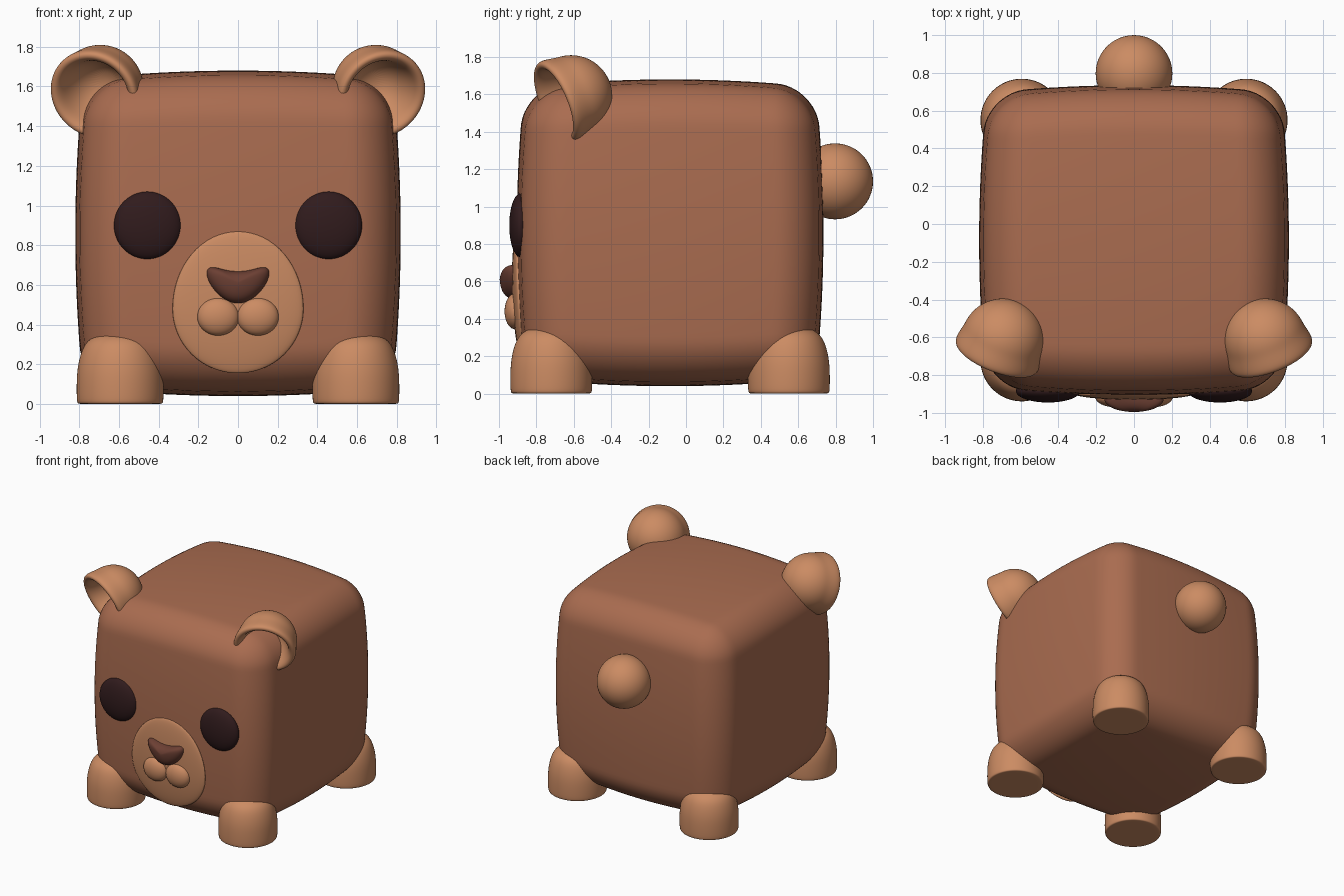
import bpy, bmesh
from math import sin, cos, pi, sqrt
from mathutils import Vector, Matrix

if "Cube" in bpy.data.objects:
    bpy.data.objects.remove(bpy.data.objects["Cube"])


def material(name, rgb):
    m = bpy.data.materials.new(name)
    m.diffuse_color = (*rgb, 1)
    m.use_nodes = True
    m.node_tree.nodes["Principled BSDF"].inputs["Base Color"].default_value = m.diffuse_color
    return m


BROWN = material("brown", (0.40, 0.15, 0.08))
TAN = material("tan", (0.60, 0.26, 0.125))
DARK = material("dark", (0.03, 0.011, 0.012))
NOSE = material("nose_brown", (0.15, 0.05, 0.033))


def finish(name, bm, mat, subsurf=0):
    bmesh.ops.recalc_face_normals(bm, faces=bm.faces)
    for f in bm.faces:
        f.smooth = True
    me = bpy.data.meshes.new(name)
    bm.to_mesh(me)
    bm.free()
    me.materials.append(mat)
    ob = bpy.data.objects.new(name, me)
    bpy.context.collection.objects.link(ob)
    if subsurf:
        mod = ob.modifiers.new("smooth", 'SUBSURF')
        mod.levels = mod.render_levels = subsurf
    return ob


def loft(name, start, rings, end, mat, matrix=Matrix(), subsurf=2):
    """Closed skin from a start pole through rings of points to an end pole."""
    bm = bmesh.new()
    a, b = bm.verts.new(start), bm.verts.new(end)
    loops = [[bm.verts.new(p) for p in r] for r in rings]
    n = len(loops[0])
    for i in range(n):
        j = (i + 1) % n
        bm.faces.new((a, loops[0][j], loops[0][i]))
        bm.faces.new((b, loops[-1][i], loops[-1][j]))
        for r, s in zip(loops, loops[1:]):
            bm.faces.new((r[i], r[j], s[j], s[i]))
    bm.transform(matrix)
    return finish(name, bm, mat, subsurf)


def lathe(name, profile, mat, matrix, n=32):
    """Revolve (radius, height) points; first and last lie on the axis."""
    rings = [[(r * cos(2 * pi * i / n), r * sin(2 * pi * i / n), z) for i in range(n)]
             for r, z in profile[1:-1]]
    return loft(name, (0, 0, profile[0][1]), rings, (0, 0, profile[-1][1]), mat, matrix)


def ball(name, loc, radii, mat, shape=None):
    """Ellipsoid, optionally reshaped by a function of the unit-sphere point."""
    bm = bmesh.new()
    bmesh.ops.create_uvsphere(bm, u_segments=48, v_segments=32, radius=1)
    for v in bm.verts:
        v.co = shape(v.co) if shape else Vector(loc) + v.co * Vector(radii)
    return finish(name, bm, mat)


# Body: rounded cube with gently bulging sides
H, R, BULGE = 0.82, 0.22, 0.05
bm = bmesh.new()
bmesh.ops.create_cube(bm, size=2 * H)
bmesh.ops.subdivide_edges(bm, edges=bm.edges[:], cuts=48, use_grid_fill=True)
for v in bm.verts:
    core = Vector([max(R - H, min(H - R, c)) for c in v.co])
    p = core + (v.co - core).normalized() * R
    q = [(c / H) ** 2 for c in p]
    v.co = Vector([p[i] * (1 - BULGE * (sum(q) - q[i])) for i in range(3)])
bmesh.ops.translate(bm, verts=bm.verts, vec=(0, -0.085, 0.86))
finish("body", bm, BROWN)

# Feet: flat-bottomed domes at the four corners
foot = [(0, 0), (0.19, 0), (0.214, 0.001), (0.22, 0.012), (0.221, 0.12), (0.214, 0.2),
        (0.192, 0.28), (0.16, 0.325), (0.1, 0.357), (0, 0.37)]
for side, s in (("left", -1), ("right", 1)):
    for end, y in (("front", -0.72), ("back", 0.55)):
        lathe(f"{end}_{side}_foot", foot, TAN, Matrix.Translation((0.594 * s, y, 0)))

# Ears: hollow cups opening forward, outward and slightly down
arc = [(0.222 * sin(a * pi / 16), -0.222 * cos(a * pi / 16)) for a in range(9)]
cup = arc + [(0.233, 0.05), (0.237, 0.085), (0.226, 0.105), (0.2, 0.105), (0.178, 0.075),
             (0.16, 0.02), (0.125, -0.05), (0.07, -0.1), (0, -0.115)]
for side, s in (("left", -1), ("right", 1)):
    turn = Vector((0.34 * s, -0.87, -0.36)).to_track_quat('Z', 'Y').to_matrix().to_4x4()
    lathe(f"{side}_ear", cup, TAN, Matrix.Translation((0.695 * s, -0.615, 1.59)) @ turn)

# Eyes, snout lobes and tail
for side, s in (("left", -1), ("right", 1)):
    ball(f"{side}_eye", (0.455 * s, -0.885, 0.9), (0.17, 0.06, 0.17), DARK)
    ball(f"{side}_snout_lobe", (0.1 * s, -0.915, 0.44), (0.105, 0.055, 0.095), TAN)
ball("tail", (0, 0.797, 1.135), (0.203, 0.203, 0.203), TAN)


# Muzzle: thin egg that follows the curve of the face
def egg(p):
    z = 0.48 + p.z * (0.39 if p.z > 0 else 0.325)
    y = -0.902 + 0.045 * ((0.86 - z) / H) ** 2
    return Vector((0.33 * p.x, y + 0.035 * p.y, z))


ball("muzzle", None, None, TAN, egg)

# Nose: puffed rounded triangle
half = [(0.06, 0.674), (0.115, 0.692), (0.155, 0.69), (0.166, 0.66), (0.147, 0.605),
        (0.105, 0.55), (0.05, 0.512)]
outline = [(0, 0.668)] + half + [(0, 0.502)] + [(-x, z) for x, z in reversed(half)]
rings = []
for y, k in ((-0.99, 0.4), (-0.978, 0.7), (-0.955, 0.92), (-0.925, 1), (-0.89, 0.95)):
    rings.append([(x * k, y, 0.61 + (z - 0.61) * k) for x, z in outline])
loft("nose", (0, -0.998, 0.61), rings, (0, -0.88, 0.61), NOSE)
